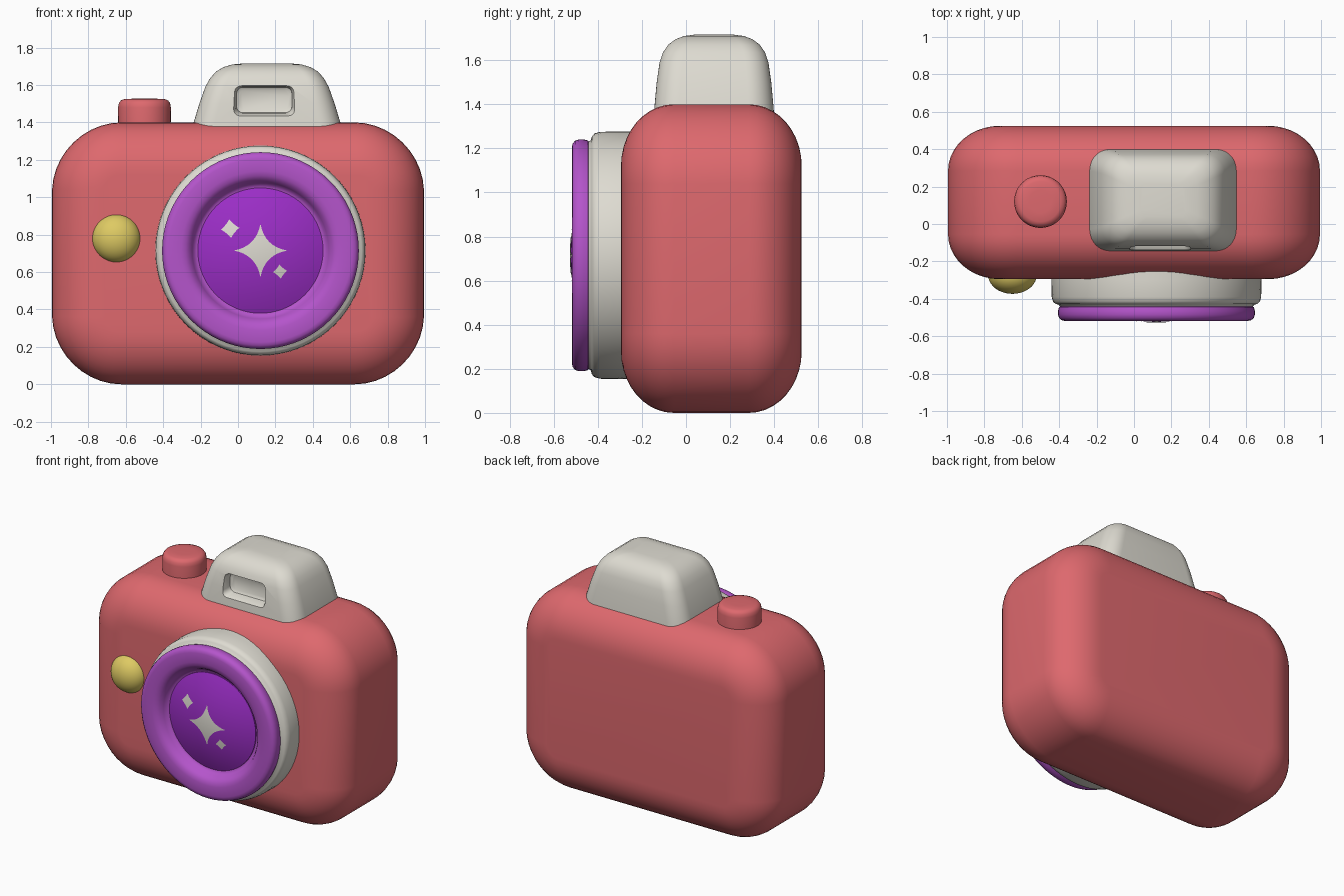
import bpy, bmesh
from math import sin, cos, pi, sqrt

cube = bpy.data.objects.get("Cube")
if cube:
    bpy.data.objects.remove(cube, do_unlink=True)


def material(name, rgb):
    m = bpy.data.materials.new(name)
    m.use_nodes = True
    colour = (*rgb, 1.0)
    m.diffuse_color = colour
    shader = m.node_tree.nodes["Principled BSDF"]
    shader.inputs["Base Color"].default_value = colour
    shader.inputs["Roughness"].default_value = 0.6
    return m


coral = material("coral red", (0.73, 0.14, 0.155))
cream = material("warm white", (0.73, 0.71, 0.64))
violet = material("light purple", (0.46, 0.09, 0.60))
purple = material("deep purple", (0.33, 0.027, 0.57))
yellow = material("soft yellow", (0.73, 0.59, 0.125))


def finish(bm, name, mat, angle=40):
    bmesh.ops.recalc_face_normals(bm, faces=bm.faces)
    mesh = bpy.data.meshes.new(name)
    bm.to_mesh(mesh)
    bm.free()
    obj = bpy.data.objects.new(name, mesh)
    bpy.context.collection.objects.link(obj)
    mesh.materials.append(mat)
    smooth(obj, angle)
    return obj


def smooth(obj, angle=40):
    bpy.ops.object.select_all(action="DESELECT")
    obj.select_set(True)
    bpy.context.view_layer.objects.active = obj
    bpy.ops.object.shade_smooth_by_angle(angle=angle * pi / 180)


def loft(name, rings, mat, angle=40):
    """Skin a list of equal closed rings and cap both ends."""
    bm = bmesh.new()
    loops = [[bm.verts.new(p) for p in ring] for ring in rings]
    for a, b in zip(loops, loops[1:]):
        for i in range(len(a)):
            j = (i + 1) % len(a)
            bm.faces.new((a[i], a[j], b[j], b[i]))
    bm.faces.new(loops[0])
    bm.faces.new(loops[-1])
    return finish(bm, name, mat, angle)


def rounded_rect(hx, hy, r, steps=10):
    pts = []
    for k, (sx, sy) in enumerate(((1, 1), (-1, 1), (-1, -1), (1, -1))):
        for i in range(steps + 1):
            a = (k + i / steps) * pi / 2
            pts.append((sx * (hx - r) + r * cos(a), sy * (hy - r) + r * sin(a)))
    return pts


def circle(r, n=72):
    return [(r * cos(2 * pi * i / n), r * sin(2 * pi * i / n)) for i in range(n)]


# Body: rounded slab with softly bulging sides
HALF_H, FRONT, BACK = 0.7, -0.295, 0.525
INSET, DEPTH, STEPS = 0.28, 0.24, 10
quarter = [i / STEPS * pi / 2 for i in range(STEPS + 1)]
sections = [(INSET * (1 - sin(a)), FRONT + DEPTH * (1 - cos(a))) for a in quarter]
sections += [(INSET * (1 - sin(a)), BACK - DEPTH * (1 - cos(a))) for a in reversed(quarter)]
rings = []
for d, y in sections:
    outline = rounded_rect(1 - d, HALF_H - d, 0.36 - d)
    rings.append([(x * (1 - 0.025 * (z / HALF_H) ** 2), y, z + HALF_H) for x, z in outline])
loft("camera_body", rings, coral)

# Viewfinder housing: tapered block with a domed top
housing = [(1.32, 0.405, 0.275), (1.39, 0.395, 0.27), (1.5, 0.362, 0.26), (1.59, 0.33, 0.247),
           (1.635, 0.305, 0.232), (1.67, 0.275, 0.208), (1.695, 0.235, 0.175),
           (1.71, 0.185, 0.135), (1.716, 0.12, 0.09)]
HX, HY = 0.155, 0.127
finder = loft("viewfinder_housing",
              [[(x + HX, y + HY, z) for x, y in rounded_rect(w, d, d * 0.42)]
               for z, w, d in housing], cream)

# Viewfinder window: flared recess cut into the front
window = [(-0.065, 0.135, 0.055), (-0.075, 0.148, 0.068), (-0.11, 0.153, 0.073),
          (-0.135, 0.163, 0.083), (-0.17, 0.18, 0.1)]
cutter = loft("window_cutter",
              [[(x + 0.14, y, z + 1.52) for x, z in rounded_rect(w, h, 0.035, 5)]
               for y, w, h in window], cream)
cutter.hide_render = True
cut = finder.modifiers.new("window", "BOOLEAN")
cut.operation, cut.solver, cut.object = "DIFFERENCE", "EXACT", cutter
bpy.context.view_layer.objects.active = finder
bpy.ops.object.modifier_apply(modifier=cut.name)
bpy.data.objects.remove(cutter, do_unlink=True)
smooth(finder, 35)

# Lens parts: profiles of (radius, y) spun about the lens axis
LX, LZ = 0.12, 0.715


def lens_part(name, profile, mat):
    loft(name, [[(x + LX, y, z + LZ) for x, z in circle(r)] for r, y in profile], mat)


lens_part("lens_barrel", [(0.56, -0.15), (0.562, -0.3), (0.56, -0.39), (0.553, -0.415),
                          (0.54, -0.427), (0.522, -0.432), (0.515, -0.442)], cream)
lens_part("lens_ring", [(0.505, -0.435), (0.521, -0.445), (0.526, -0.465), (0.526, -0.485),
                        (0.52, -0.503), (0.507, -0.514), (0.49, -0.518), (0.425, -0.518),
                        (0.4, -0.512), (0.38, -0.498), (0.365, -0.475), (0.355, -0.455),
                        (0.34, -0.447), (0.325, -0.445)], violet)

GLASS_R = 0.335


def dome(r):
    return -0.523 + 0.07 * (r / GLASS_R) ** 2


lens_part("lens_glass", [(GLASS_R, -0.435)] +
          [(GLASS_R * (1 - i / 16), dome(GLASS_R * (1 - i / 16))) for i in range(16)], purple)


# Sparkles: thin star plates that follow the glass
def sparkle(name, cx, cz, size, pinch, turn=0.0):
    steps, layers = 8, 6
    outline = []
    for k in range(4):
        a, b = turn + k * pi / 2, turn + (k + 1) * pi / 2
        for i in range(steps):
            t = i / steps
            # quadratic curve from tip to tip, drawn in toward the centre
            wa, wm, wb = (1 - t) ** 2, 2 * t * (1 - t) * pinch, t * t
            outline.append((size * (wa * cos(a) + wm * (cos(a) + cos(b)) + wb * cos(b)),
                            size * (wa * sin(a) + wm * (sin(a) + sin(b)) + wb * sin(b))))
    rings = []
    for i in range(layers + 1):
        s = 1 - i / (layers + 0.3)
        rings.append([(cx + LX + x * s,
                       dome(sqrt((cx + x * s) ** 2 + (cz + z * s) ** 2)) - 0.004,
                       cz + LZ + z * s) for x, z in outline])
    loft(name, rings, cream)


sparkle("large_sparkle", 0, 0, 0.142, 0.16)
sparkle("upper_sparkle", -0.162, 0.117, 0.05, 0.4, 0.1)
sparkle("lower_sparkle", 0.105, -0.112, 0.038, 0.4, 0.1)

# Shutter button
button = [(0.14, 1.34), (0.141, 1.48), (0.137, 1.503), (0.126, 1.518), (0.108, 1.525), (0.06, 1.527)]
loft("shutter_button", [[(x - 0.5, y + 0.12, z) for x, y in circle(r, 48)] for r, z in button], coral)

# Front lamp: flattened ball
bm = bmesh.new()
bmesh.ops.create_uvsphere(bm, u_segments=40, v_segments=24, radius=0.13)
bmesh.ops.scale(bm, vec=(1, 0.78, 1), verts=bm.verts)
bmesh.ops.translate(bm, vec=(-0.65, -0.272, 0.78), verts=bm.verts)
finish(bm, "front_lamp", yellow)
